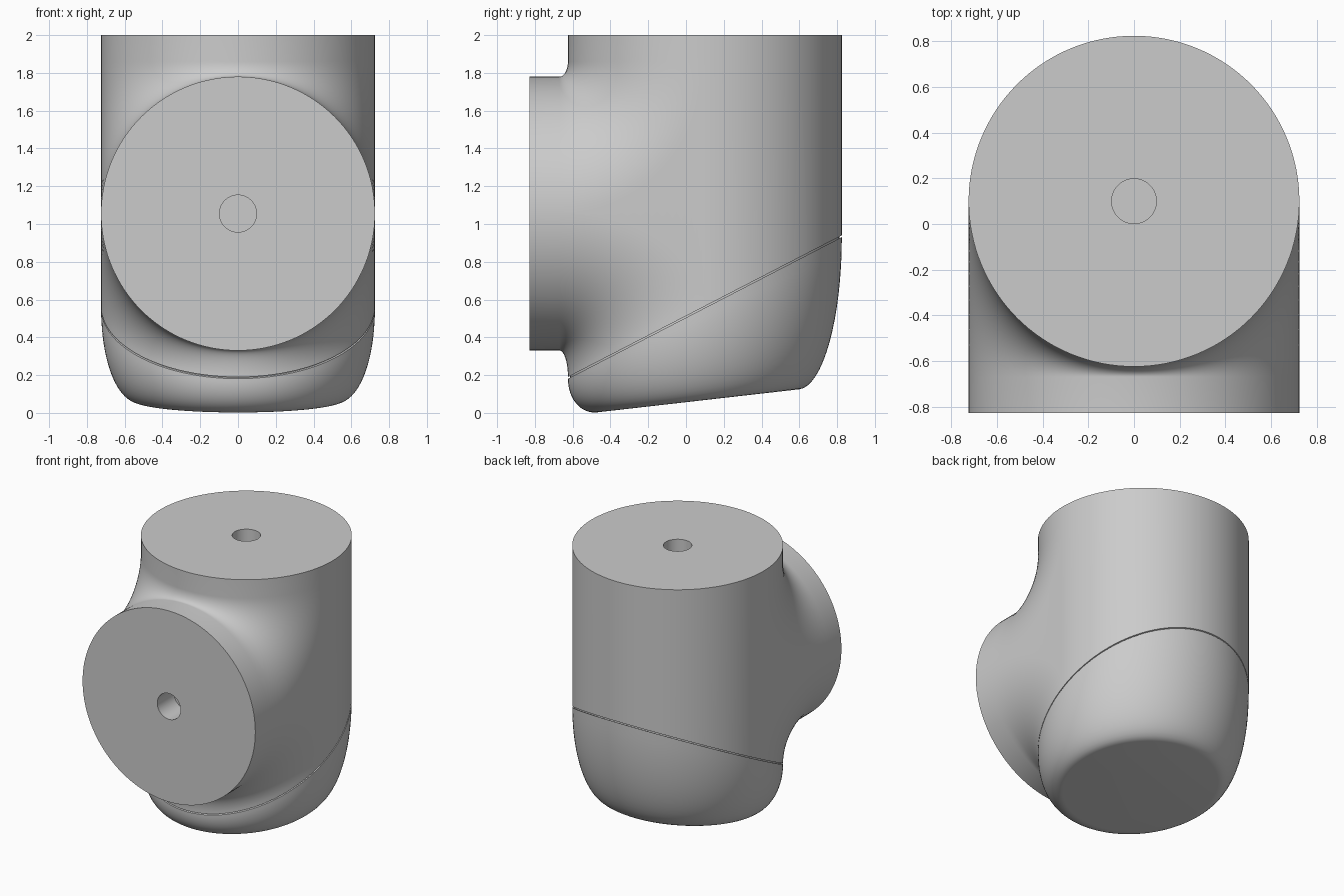
import bpy, bmesh
from math import sin, cos, pi
from mathutils import Vector as V

if "Cube" in bpy.data.objects:
    bpy.data.objects.remove(bpy.data.objects["Cube"])

R, YC, ZC = 0.725, 0.1, 1.055          # tube radius, upright axis y, front axis z
HOLE, DEPTH = 0.098, 0.2
TOP, NECK = 2.0, 1.86
FRONT, RIM = -0.828, -0.67
N, S = 64, 16                          # segments per half circle, per fillet


def seam(y):
    return 0.19 + 0.517 * (y + 0.625)


def base(y):
    return 0.125 - 0.114 * (0.6 - y)


def fillet(a, c, b):
    """Quarter-ellipse from a to b with corner c."""
    return [c + (a - c) * (1 - sin(t)) + (b - c) * (1 - cos(t))
            for t in (pi / 2 * i / S for i in range(S + 1))]


def loft(bm, rows):
    grid = [[bm.verts.new(p) for p in row] for row in rows]
    for r0, r1 in zip(grid, grid[1:]):
        for i in range(len(r0) - 1):
            bm.faces.new((r0[i], r0[i + 1], r1[i + 1], r1[i]))


def face(bm, pts):
    bm.faces.new([bm.verts.new(p) for p in pts])


def arc(a0, a1, n):
    return [a0 + (a1 - a0) * i / n for i in range(n + 1)]


def upright(r, a, z):
    return V((r * cos(a), YC + r * sin(a), z))


def frontal(r, a, y):
    return V((r * cos(a), y, ZC + r * sin(a)))


def finish(bm, name):
    bmesh.ops.remove_doubles(bm, verts=bm.verts, dist=1e-5)
    bmesh.ops.recalc_face_normals(bm, faces=bm.faces)
    me = bpy.data.meshes.new(name)
    bm.to_mesh(me)
    bm.free()
    ob = bpy.data.objects.new(name, me)
    bpy.context.collection.objects.link(ob)
    bpy.ops.object.select_all(action='DESELECT')
    ob.select_set(True)
    bpy.context.view_layer.objects.active = ob
    bpy.ops.object.shade_smooth_by_angle(angle=0.6)


# --- elbow housing: upright tube blended into the front tube
bm = bmesh.new()
full = arc(0, 2 * pi, 2 * N)
back = arc(0, pi, N)

# top end and front end, each with a blind centre hole
loft(bm, [[upright(r, a, z) for a in full] for r, z in
          ((R, NECK), (R, TOP), (HOLE, TOP), (HOLE, TOP - DEPTH))])
face(bm, [upright(HOLE, a, TOP - DEPTH) for a in full[:-1]])
loft(bm, [[frontal(r, a, y) for a in full] for r, y in
          ((R, RIM), (R, FRONT), (HOLE, FRONT), (HOLE, FRONT + DEPTH))])
face(bm, [frontal(HOLE, a, FRONT + DEPTH) for a in full[:-1]])

# back wall
loft(bm, [[upright(R, a, NECK) for a in back],
          [upright(R, a, seam(YC + R * sin(a))) for a in back]])

# upper and lower blends, sliced at constant x
upper, lower = [], []
for a in back:
    x, s = R * cos(a), R * sin(a)
    y = YC - s
    upper.append(fillet(V((x, y, NECK)), V((x, y, ZC + s)), V((x, RIM, ZC + s))))
    lower.append(fillet(V((x, y, seam(y))), V((x, y, ZC - s)), V((x, RIM, ZC - s))))
loft(bm, upper)
loft(bm, lower)
for k in (0, -1):                      # flat cheeks between the blends
    face(bm, upper[k] + lower[k][-2::-1])

# sloped underside at the seam
face(bm, [upright(R, a, seam(YC + R * sin(a))) for a in full[:-1]])
finish(bm, "elbow_housing")

# --- rounded end cap below the sloped seam
bm = bmesh.new()
GAP = 0.009
profiles = []
for a in full:
    p = upright(R, a, 0)
    p.z = seam(p.y) - GAP
    q = V((0.535 * cos(a), 0.065 + 0.535 * sin(a), 0))
    q.z = base(q.y)
    inner = upright(R - 0.012, a, 0)
    inner.z = seam(inner.y)
    step = inner - V((0, 0, GAP))
    profiles.append([inner, step] + fillet(p, V((p.x, p.y, base(p.y))), q))
loft(bm, profiles)
face(bm, [pr[-1] for pr in profiles[:-1]])
face(bm, [pr[0] for pr in profiles[:-1]])
finish(bm, "end_cap")
